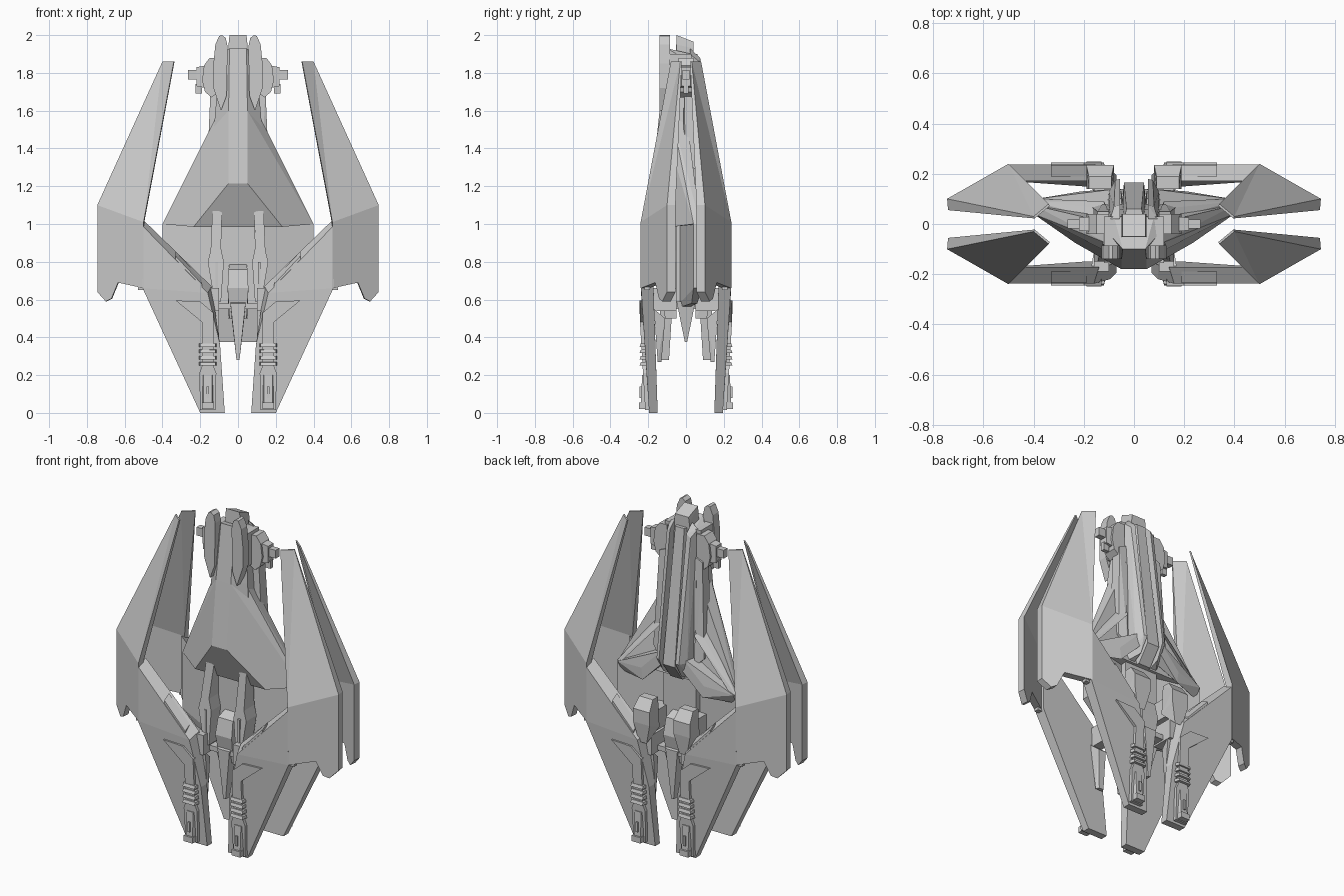
import bpy, bmesh


def finish(name, bm, mirror):
    bmesh.ops.recalc_face_normals(bm, faces=bm.faces)
    me = bpy.data.meshes.new(name)
    bm.to_mesh(me)
    bm.free()
    ob = bpy.data.objects.new(name, me)
    bpy.context.collection.objects.link(ob)
    if mirror:
        m = ob.modifiers.new("mirror", 'MIRROR')
        m.use_axis = ('x' in mirror, 'y' in mirror, False)
    return ob


def convex(name, pts, mirror="", centred=False):
    """Faceted solid around a few points; centred adds their x-reflections."""
    bm = bmesh.new()
    pts = list(pts)
    if centred:
        pts += [(-x, y, z) for x, y, z in pts if x > 1e-6]
    for p in pts:
        bm.verts.new(p)
    r = bmesh.ops.convex_hull(bm, input=bm.verts)
    junk = {g for g in r['geom_interior'] + r['geom_unused'] if isinstance(g, bmesh.types.BMVert)}
    bmesh.ops.delete(bm, geom=list(junk), context='VERTS')
    bmesh.ops.dissolve_limit(bm, angle_limit=0.02, verts=bm.verts, edges=bm.edges)
    return finish(name, bm, mirror)


def prism(name, front, back, mirror="", caps=None):
    """Solid between two matching outlines; caps lists the end faces by index."""
    bm = bmesh.new()
    a = [bm.verts.new(p) for p in front]
    b = [bm.verts.new(p) for p in back]
    n = len(a)
    for c in caps or [range(n)]:
        bm.faces.new([a[i] for i in c])
        bm.faces.new([b[i] for i in reversed(c)])
    for i in range(n):
        bm.faces.new((a[i], b[i], b[(i + 1) % n], a[(i + 1) % n]))
    return finish(name, bm, mirror)


def plate(name, outline, y0, y1, mirror=""):
    """Extrude an x-z outline between two y functions of (x, z)."""
    return prism(name, [(x, y0(x, z), z) for x, z in outline],
                 [(x, y1(x, z), z) for x, z in outline], mirror)


def box(name, x, y, z, mirror="", centred=False):
    return convex(name, [(i, j, k) for i in x for j in y for k in z], mirror, centred)


# Hull: long neck, front hood and swept shoulder plates
convex("neck", [(.045, -.10, 1.93), (.09, -.05, 1.9), (.08, .03, 1.9),
                (.05, -.14, 1.6), (.12, -.08, 1.6), (.11, .06, 1.6),
                (.05, -.175, 1.22), (.15, -.09, 1.2), (.13, .08, 1.05)], centred=True)
convex("hood", [(.05, -.14, 1.6), (.10, -.08, 1.6), (.05, -.18, 1.215), (.235, -.075, .985),
                (.40, .04, 1.0), (.40, .075, 1.0), (.08, .0, 1.0), (.08, .0, 1.6)], centred=True)
convex("shoulder_plate", [(.0, -.06, 1.0), (.0, .0, 1.0), (.40, .04, 1.0), (.40, .085, 1.0),
                          (.0, -.06, .55), (.0, .0, .55), (.40, .04, .66), (.40, .085, .66),
                          (.30, .03, .58), (.30, .06, .58)], "x")
box("lower_core", (.11,), (-.06, .06), (.55, 1.0), centred=True)
convex("tail_wedge", [(.14, -.05, .59), (.14, .05, .59), (.1, -.006, .375), (.1, .006, .375)], centred=True)

# Spine on the back with rails
convex("spine_cap", [(.05, -.05, 1.95), (.05, .04, 1.93), (.045, -.05, 2.0), (.045, .04, 1.965),
                     (.05, -.06, 1.7), (.05, .04, 1.7)], centred=True)
convex("spine", [(.03, .06, 1.9), (.045, .0, 1.9), (.04, .165, 1.10), (.055, .0, 1.0), (.04, .09, 1.0)], centred=True)
convex("spine_rail", [(.055, .02, 1.93), (.095, .02, 1.9), (.055, .075, 1.88), (.08, .07, 1.86),
                      (.055, .18, 1.13), (.075, .175, 1.13), (.10, .13, 1.13), (.055, .05, 1.0),
                      (.11, .05, 1.0), (.06, .13, 1.04)], "x")
convex("side_rail", [(.10, -.01, 1.74), (.145, -.01, 1.72), (.145, .05, 1.72), (.10, .05, 1.74),
                     (.12, -.02, 1.1), (.17, .0, 1.15), (.17, .07, 1.15), (.12, .09, 1.1)], "x")
convex("rear_arm", [(.07, .14, 1.16), (.07, .14, 1.08), (.07, .06, 1.16), (.07, .06, 1.08),
                    (.21, .13, 1.02), (.20, .13, .95), (.39, .10, 1.0), (.39, .06, 1.0), (.38, .07, .94)], "x")
convex("rear_brace", [(.11, .06, 1.34), (.12, .09, 1.28), (.14, .02, 1.34),
                      (.40, .09, 1.0), (.37, .10, 1.0), (.40, .06, 1.0)], "x")

# Twin rounded prongs at the top
tip = [(.09, 1.6), (.06, 1.68), (.055, 1.94), (.065, 1.985), (.085, 2.0), (.10, 1.995),
       (.12, 1.95), (.13, 1.85), (.13, 1.72)]
plate("top_prong", tip, lambda x, z: -.14, lambda x, z: -.085, "x")
box("prong_root", (.06, .12), (-.1, .03), (1.7, 1.9), "x")

# Side pods at the top
plate("side_pod", [(.10, 1.70), (.14, 1.67), (.175, 1.70), (.19, 1.76), (.18, 1.84), (.15, 1.88), (.10, 1.88)],
      lambda x, z: -.04, lambda x, z: .04, "x")
convex("side_pod_stub", [(x, s * y, z) for s in (-1, 1) for x, y, z in
                         [(.17, .03, 1.72), (.17, .03, 1.84), (.22, .025, 1.73), (.22, .025, 1.83)]], "x")
box("side_pod_tip", (.21, .265), (-.018, .018), (1.765, 1.815), "x")
box("side_pod_foot", (.19, .225), (-.012, .012), (1.69, 1.74), "x")

# Four wings: outer blades and inner panels with a bevelled upper edge
slant = lambda x: -.24 + max(0, x - .5) * .57
blade = [(.34, -.08, 1.86), (.40, -.03, 1.86)] + [(x, slant(x), z) for x, z in
         [(.745, 1.10), (.745, .64), (.70, .59), (.67, .605), (.635, .69), (.50, .66), (.50, 1.01)]]
prism("wing_blade", blade, [(x - .004, y + (.008 if z > 1.8 else .045), z) for x, y, z in blade], "xy",
      [(0, 1, 8), (1, 2, 8), (2, 3, 4, 5, 6, 7, 8)])
panel = [(.505, .66), (.20, 0), (.07, 0), (.095, .36)]
front = [(.50, .985)] + panel + [(.16, .635)]
back = [(.50, 1.02)] + panel + [(.14, .67)]
prism("wing_panel", [(x, -.195 - .043 * min(1, z / .63), z) for x, z in front],
      [(x, -.15 - .022 * min(1, z / .66), z) for x, z in back], "xy",
      [(0, 1, 5), (1, 2, 4, 5), (2, 3, 4)])
# Raised bar lying on the bevelled edge
convex("edge_bar", [(x, y, z + dz) for x, z in [(.33, .83), (.19, .68)] for y, dz in
                    [(-.235, 0), (-.19, .025), (-.235, -.02), (-.19, -.02)]], "xy")
box("wing_hinge", (.49, .53), (-.22, -.19), (.65, .75), "xy")

# Leg weapons on each wing panel
leg_y = lambda x, z: -.215 - .03 * min(1, z / .5)
plate("leg_gun", [(.12, .015), (.20, .015), (.205, .21), (.19, .25), (.19, .48), (.33, .595),
                  (.20, .59), (.13, .53), (.13, .25), (.115, .21)],
      leg_y, lambda x, z: -.19, "xy")
convex("leg_muzzle", [(x, y, z) for z in (.04, .2) for x, y in
                      [(.125, -.2), (.195, -.2), (.138, -.242 + z * .05), (.182, -.242 + z * .05)]], "xy")
box("leg_foot", (.13, .19), (-.25, -.2), (.02, .055), "xy")
box("muzzle_slot", (.153, .166), (-.245, -.2), (.08, .14), "xy")
for i in range(4):
    z = .25 + i * .033
    convex("leg_rib", [(x, y, z + dz) for x, y, dz in
                       [(.11, -.2, 0), (.21, -.2, 0), (.11, -.2, .02), (.21, -.2, .02),
                        (.12, -.246, 0), (.20, -.246, 0), (.12, -.24, .018), (.20, -.24, .018)]], "xy")
convex("leg_inner_rail", [(.10, -.17, .55), (.17, -.17, .55), (.11, -.11, .5), (.16, -.11, .5),
                          (.10, -.15, .27), (.15, -.15, .27), (.11, -.13, .27), (.14, -.13, .27)], "xy")

# Front bars in the recess and rear engine blocks
plate("front_bar", [(.085, 1.06), (.10, 1.085), (.135, 1.085), (.145, .86), (.16, .80), (.125, .59), (.09, .59),
                    (.075, .80), (.09, .87)],
      lambda x, z: -.15 if z < .9 else -.11, lambda x, z: -.05, "x")
box("front_bar_inset", (.105, .12), (-.156, -.1), (.64, .80), "x")
convex("engine_block", [(.09, .14, .88), (.18, .14, .88), (.09, .19, .88), (.18, .19, .88),
                        (.08, .235, .82), (.19, .235, .82), (.08, .235, .74), (.19, .235, .74),
                        (.08, .14, .70), (.19, .14, .70), (.11, .22, .62), (.16, .22, .62)], "x")
box("engine_mount", (.09, .16), (.03, .17), (.68, .80), "x")
box("wing_mount", (.10, .16), (-.19, -.05), (.54, .66), "xy")

# Centre block and tail spikes, front and rear
convex("centre_block", [(.045, -.05, .79), (.05, -.12, .76), (.055, -.14, .66), (.05, -.05, .5), (.045, -.11, .5)],
       centred=True, mirror="y")
convex("tail_spike", [(.045, -.07, .6), (.04, -.14, .58), (.008, -.13, .28), (.008, -.09, .28), (.025, -.08, .45)],
       centred=True, mirror="y")
box("cross_bar", (.12,), (-.13, -.06), (.55, .58), centred=True, mirror="y")
